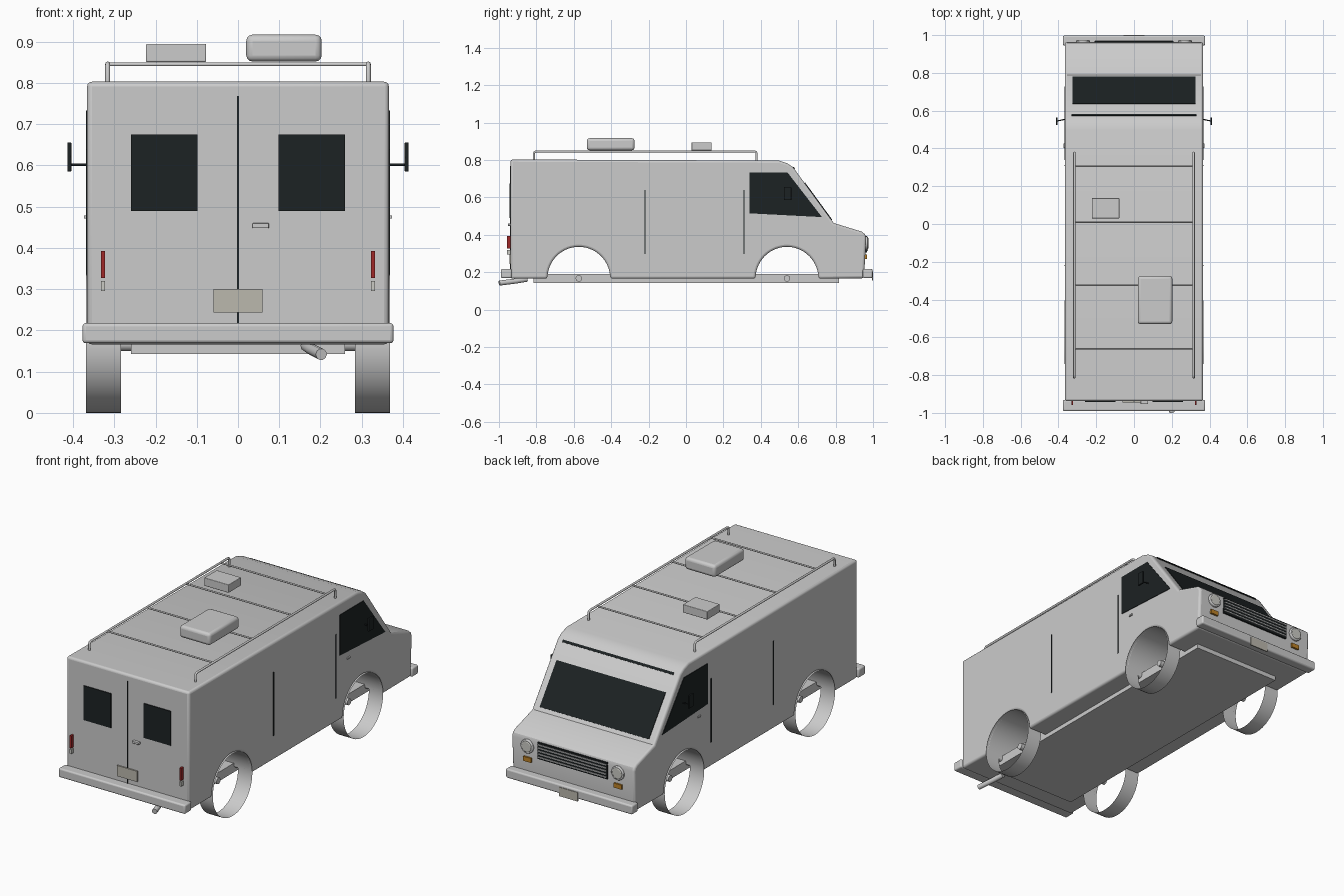
import bpy, bmesh, math

if "Cube" in bpy.data.objects:
    bpy.data.objects.remove(bpy.data.objects["Cube"])


def material(name, color):
    m = bpy.data.materials.new(name)
    m.diffuse_color = (*color, 1)
    m.use_nodes = True
    m.node_tree.nodes["Principled BSDF"].inputs["Base Color"].default_value = m.diffuse_color
    return m


BLACK = material("black", (0.012, 0.016, 0.017))
RED = material("red", (0.35, 0.02, 0.02))
AMBER = material("amber", (0.5, 0.22, 0.02))
CREAM = material("cream", (0.5, 0.48, 0.42))
LENS = material("lens", (0.6, 0.6, 0.56))


def finish(name, bm, mat=None, bevel=0, segs=3):
    bmesh.ops.recalc_face_normals(bm, faces=bm.faces)
    me = bpy.data.meshes.new(name)
    bm.to_mesh(me)
    bm.free()
    ob = bpy.data.objects.new(name, me)
    bpy.context.collection.objects.link(ob)
    if mat:
        me.materials.append(mat)
    if bevel:
        mod = ob.modifiers.new("bevel", 'BEVEL')
        mod.width, mod.segments = bevel, segs
        mod.limit_method, mod.angle_limit = 'ANGLE', math.radians(60)
    bpy.ops.object.select_all(action='DESELECT')
    ob.select_set(True)
    bpy.context.view_layer.objects.active = ob
    bpy.ops.object.shade_smooth_by_angle(angle=math.radians(28))
    return ob


def prism(name, pts, x0, x1, mat=None, bevel=0):
    """Extrude a (y, z) profile from x0 to x1."""
    bm = bmesh.new()
    f = bm.faces.new([bm.verts.new((x0, y, z)) for y, z in pts])
    ext = bmesh.ops.extrude_face_region(bm, geom=[f])["geom"]
    bmesh.ops.translate(bm, vec=(x1 - x0, 0, 0),
                        verts=[v for v in ext if isinstance(v, bmesh.types.BMVert)])
    return finish(name, bm, mat, bevel)


def box(name, x, y, z, mat=None, bevel=0):
    return prism(name, [(y[0], z[0]), (y[1], z[0]), (y[1], z[1]), (y[0], z[1])],
                 x[0], x[1], mat, bevel)


def cylinder(name, loc, r, depth, axis, mat=None, caps=True, bevel=0, n=48):
    bm = bmesh.new()
    bmesh.ops.create_cone(bm, cap_ends=caps, segments=n, radius1=r, radius2=r, depth=depth)
    ob = finish(name, bm, mat, bevel)
    ob.location = loc
    ob.rotation_euler = (0, math.pi / 2, 0) if axis == 'X' else (math.pi / 2, 0, 0)
    return ob


def tube(name, pts, r, mat=None):
    cu = bpy.data.curves.new(name, 'CURVE')
    cu.dimensions = '3D'
    cu.bevel_depth, cu.bevel_resolution, cu.use_fill_caps = r, 3, True
    sp = cu.splines.new('POLY')
    sp.points.add(len(pts) - 1)
    for p, co in zip(sp.points, pts):
        p.co = (*co, 1)
    if mat:
        cu.materials.append(mat)
    ob = bpy.data.objects.new(name, cu)
    bpy.context.collection.objects.link(ob)
    return ob


W, R = 0.366, 0.168
AXLES = (-0.573, 0.54)


# Body: side profile with wheel arches, extruded across the width
def arch(cy):
    return [(cy - R * math.cos(math.pi * i / 28), 0.166 + (R + 0.002) * math.sin(math.pi * i / 28))
            for i in range(29)]


profile = [(-0.938, 0.166)] + arch(AXLES[0]) + arch(AXLES[1]) + [
    (0.952, 0.168), (0.963, 0.385), (0.957, 0.403), (0.94, 0.417), (0.79, 0.463),
    (0.572, 0.762), (0.54, 0.783), (0.497, 0.797), (-0.938, 0.803)]
prism("body", profile, -W, W, bevel=0.012)

# Chassis, bumpers, exhaust
box("chassis_floor", (-0.26, 0.26), (-0.815, 0.818), (0.143, 0.192))
box("rear_bumper", (-0.377, 0.377), (-0.99, -0.932), (0.169, 0.218), bevel=0.008)
box("front_bumper", (-0.377, 0.377), (0.945, 0.997), (0.169, 0.218), bevel=0.008)
tube("exhaust_pipe", [(0.165, -0.85, 0.163), (0.18, -0.91, 0.153), (0.202, -0.998, 0.142)], 0.014)

# Wheels (open bands) and axles
for label, y in zip(("rear", "front"), AXLES):
    cylinder(label + "_axle", (0, y, 0.167), 0.017, 0.57, 'X', n=24)
    for s in (-1, 1):
        cylinder(label + "_wheel_band", (s * 0.3265, y, R), R, 0.085, 'X', caps=False)


# Windscreen and strip above it, laid on the sloping front
def slope(t, off):
    return 0.572 + 0.218 * t + 0.808 * off, 0.762 - 0.299 * t + 0.589 * off


def slope_slab(name, t0, t1, half):
    prism(name, [slope(t0, -0.004), slope(t1, -0.004), slope(t1, 0.004), slope(t0, 0.004)],
          -half, half, BLACK)


slope_slab("windscreen", 0.285, 0.945, 0.325)
slope_slab("header_strip", 0.0, 0.035, 0.33)

# Cab side windows, panel seams, handles, mirrors
glass = [(0.34, 0.515), (0.34, 0.733), (0.543, 0.733), (0.727, 0.495)]
for s in (-1, 1):
    prism("cab_window", glass, s * 0.363, s * 0.369, BLACK)
    for y in (-0.22, 0.31):
        box("side_seam", (s * 0.363, s * 0.369), (y - 0.003, y + 0.003), (0.297, 0.64), BLACK)
    box("cab_handle", (s * 0.363, s * 0.373), (0.403, 0.425), (0.471, 0.479))
    tube("mirror_arm", [(s * 0.362, 0.555, 0.602), (s * 0.408, 0.545, 0.602)], 0.003, BLACK)
    box("mirror", (s * 0.404, s * 0.414), (0.523, 0.563), (0.585, 0.656), BLACK, 0.003)

# Rear doors
box("door_seam", (-0.002, 0.002), (-0.941, -0.93), (0.218, 0.768), BLACK)
box("door_handle", (0.035, 0.075), (-0.953, -0.935), (0.448, 0.46), bevel=0.002)
box("rear_plate", (-0.06, 0.06), (-0.945, -0.935), (0.243, 0.3), CREAM)
for s in (-1, 1):
    box("rear_window", (s * 0.098, s * 0.259), (-0.943, -0.93), (0.49, 0.675), BLACK)
    box("tail_light", (s * 0.322, s * 0.332), (-0.958, -0.935), (0.327, 0.393), RED)
    box("reverse_light", (s * 0.322, s * 0.332), (-0.958, -0.935), (0.296, 0.32), LENS)

# Front grille, headlights, indicators, plate
box("grille", (-0.208, 0.208), (0.945, 0.968), (0.305, 0.394), BLACK)
for i in range(5):
    z = 0.317 + i * 0.0165
    box("grille_bar", (-0.205, 0.205), (0.955, 0.973), (z - 0.0025, z + 0.0025))
for s in (-1, 1):
    cylinder("headlight_rim", (s * 0.27, 0.959, 0.355), 0.037, 0.026, 'Y', bevel=0.004, n=32)
    cylinder("headlight_lens", (s * 0.27, 0.963, 0.355), 0.029, 0.024, 'Y', LENS, bevel=0.004, n=32)
    box("indicator", (s * 0.247, s * 0.293), (0.945, 0.968), (0.272, 0.296), AMBER)
box("front_plate", (-0.055, 0.055), (0.994, 1.0), (0.157, 0.205), CREAM)

# Roof rack
for s in (-1, 1):
    x = s * 0.316
    tube("rack_rail", [(x, -0.813, 0.795), (x, -0.813, 0.836), (x, -0.809, 0.843), (x, -0.8, 0.846),
                       (x, 0.364, 0.846), (x, 0.373, 0.843), (x, 0.377, 0.836), (x, 0.377, 0.795)], 0.006)
for y in (-0.66, -0.325, 0.01, 0.305):
    tube("rack_crossbar", [(-0.316, y, 0.845), (0.316, y, 0.845)], 0.0045)

# Roof units
box("roof_vent", (-0.223, -0.077), (0.03, 0.137), (0.851, 0.895), bevel=0.003)
box("roof_air_unit", (0.02, 0.203), (-0.53, -0.275), (0.852, 0.917), bevel=0.015)
